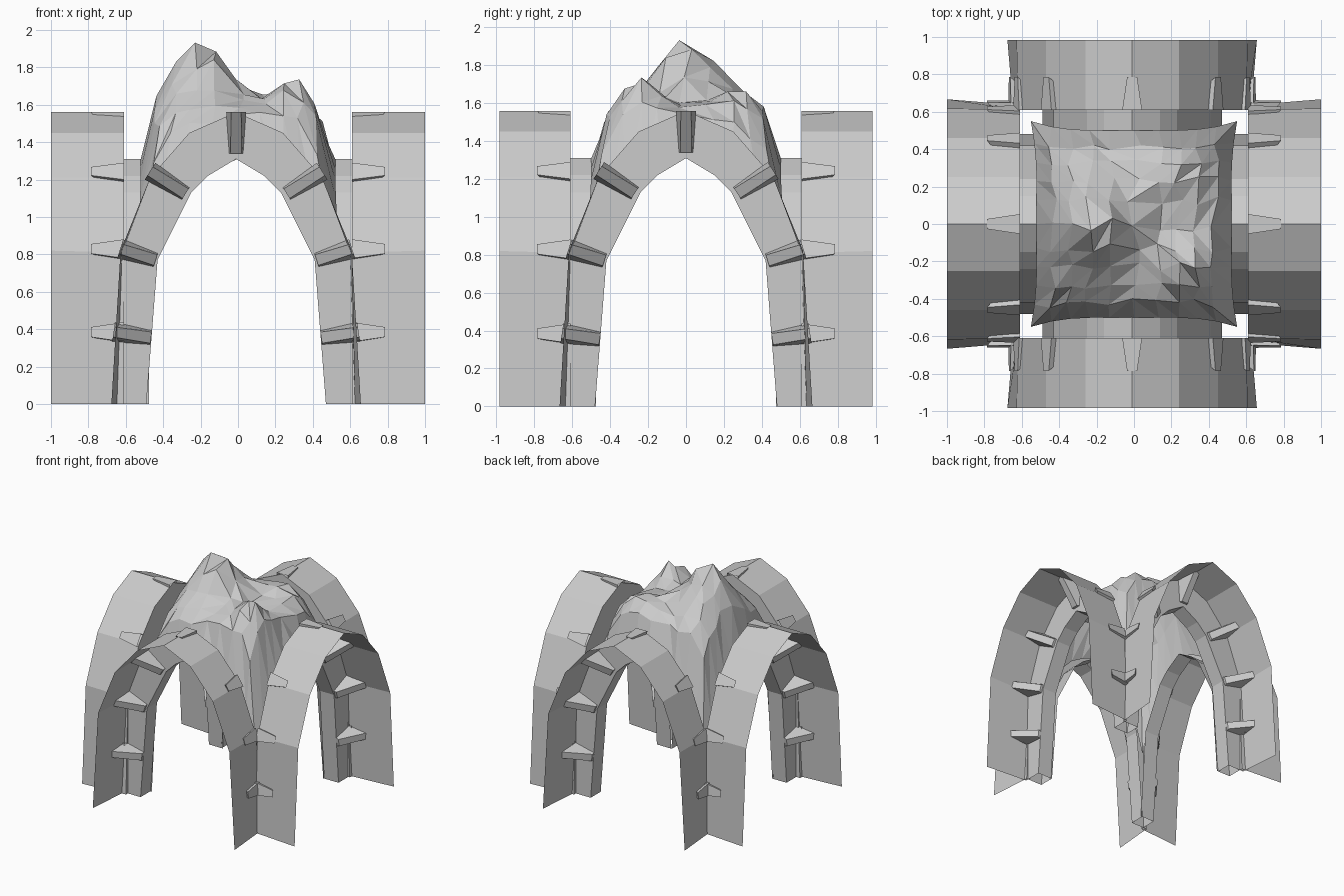
import bpy, math, random
from mathutils import Vector, Matrix

if "Cube" in bpy.data.objects:
    bpy.data.objects.remove(bpy.data.objects["Cube"])
random.seed(7)

OUT = [(.635, 0), (.61, .81), (.46, 1.21), (.25, 1.45), (0, 1.56)]
INN = [(.48, 0), (.42, .77), (.24, 1.13), (.15, 1.22), (0, 1.31)]
RIB = .61


def full(half):
    # mirror a half profile into a complete arch
    return [(-x, z) for x, z in half] + [(x, z) for x, z in reversed(half[:-1])]


def make(name, verts, faces, matrix=Matrix()):
    me = bpy.data.meshes.new(name)
    me.from_pydata([matrix @ Vector(v) for v in verts], [], faces)
    me.update()
    ob = bpy.data.objects.new(name, me)
    bpy.context.collection.objects.link(ob)
    return ob


def arm(name, turn, end):
    m = Matrix.Rotation(turn, 4, 'Z')
    m = Matrix.Translation((-.01 * abs(math.cos(turn)), 0, 0)) @ m
    out, inn = full(OUT), full(INN)
    flare = full([(.667, 0), (.618, .82)] + OUT[2:])
    # outer shell, rib face and inner lining as one stepped sheet
    rings = [[(x, -end, z) for x, z in flare],
             [(x, -RIB, z) for x, z in out],
             [(x, -RIB, z) for x, z in inn],
             [(x, -.475, z) for x, z in inn]]
    n = len(out)
    verts = [v for r in rings for v in r]
    faces = [(r * n + i, r * n + i + 1, (r + 1) * n + i + 1, (r + 1) * n + i)
             for r in range(3) for i in range(n - 1)]
    make(name + "_arch", verts, faces, m)
    # wedge brackets standing off the rib
    spots = [((0, 1.56), (0, 1.34))]
    for s in (-1, 1):
        spots += [((s * .46, 1.245), (s * .27, 1.125)),
                  ((s * .62, .83), (s * .43, .77)),
                  ((s * .655, .385), (s * .455, .355))]
    verts, faces = [], []
    for a, b in spots:
        a, b = Vector((a[0], 0, a[1])), Vector((b[0], 0, b[1]))
        d = (a - b).normalized()
        side = Vector((d.z, 0, -d.x))
        k = len(verts)
        for p, w, tipw, depth in ((a, .053, .027, .175), (b, .037, .03, .02)):
            verts += [p + side * w + Vector((0, -RIB, 0)),
                      p - side * w + Vector((0, -RIB, 0)),
                      p - side * tipw + Vector((0, -RIB - depth, 0)),
                      p + side * tipw + Vector((0, -RIB - depth, 0))]
        faces += [(k, k + 1, k + 2, k + 3), (k + 7, k + 6, k + 5, k + 4)]
        faces += [(k + i, k + 4 + i, k + 4 + (i + 1) % 4, k + (i + 1) % 4) for i in (1, 2, 3)]
    make(name + "_brackets", verts, faces, m)


for i, nm in enumerate(("front", "right", "back", "left")):
    arm(nm, i * math.pi / 2, 1.0 if i % 2 else .985)


# rocky roof over the crossing
def arch_height(t):
    t = abs(t)
    pts = INN[::-1]
    for (x0, z0), (x1, z1) in zip(pts, pts[1:]):
        if t <= x1:
            return z0 + (z1 - z0) * (t - x0) / (x1 - x0)
    return .7


def bump(x, y, cx, cy, rx, ry, h):
    return h * math.exp(-((x - cx) / rx) ** 2 - ((y - cy) / ry) ** 2)


N = 11
verts, faces = [], []
for j in range(N):
    for i in range(N):
        u, v = 2 * i / (N - 1) - 1, 2 * j / (N - 1) - 1
        edge = max(abs(u), abs(v))
        if edge < .99:
            u += random.uniform(-.05, .05)
            v += random.uniform(-.05, .05)
        m = max(abs(u), abs(v), 1e-4)
        ratio = min(abs(u), abs(v)) / m
        x = math.copysign(abs(u) ** .85, u) * .52
        y = math.copysign(abs(v) ** .85, v) * .5
        top = (1.58 + bump(x, y, -.2, -.01, .22, .2, .35)
               + bump(x, y, .3, -.25, .13, .12, .17)
               + bump(x, y, -.3, .24, .18, .15, .08)
               + bump(x, y, .2, .27, .18, .15, .1))
        w = min(m, 1) ** (9 - 3.5 * ratio ** 3)
        z = top * (1 - w) + arch_height(ratio * .43) * w
        if edge < .99:
            z += random.uniform(-.015, .015)
        # corners reach outwards over the legs
        x *= 1 + .06 * ratio ** 4 * m ** 4
        y *= 1 + .1 * ratio ** 4 * m ** 4
        verts.append((x, y, z))
for j in range(N - 1):
    for i in range(N - 1):
        a = j * N + i
        b, c, d = a + 1, a + N + 1, a + N
        if (i < N // 2) == (j < N // 2):
            faces += [(a, b, c), (a, c, d)]
        else:
            faces += [(a, b, d), (b, c, d)]
make("rock_roof", verts, faces)
